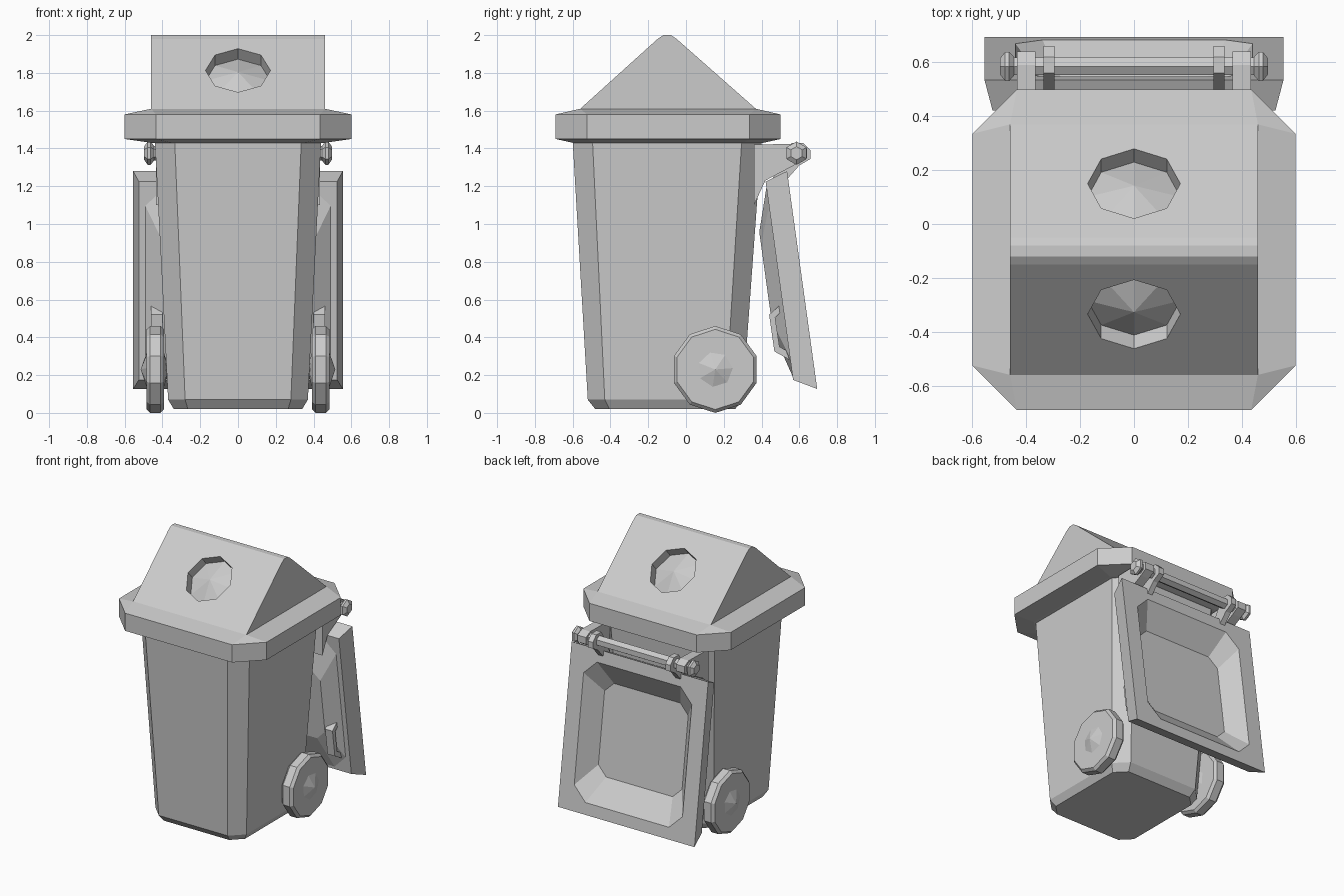
import bpy, bmesh, math
from mathutils import Vector, Quaternion

cube = bpy.data.objects.get("Cube")
if cube:
    bpy.data.objects.remove(cube)

GREY = (0.6, 0.6, 0.6)
mat = bpy.data.materials.new("light grey")
mat.use_nodes = True
mat.diffuse_color = (*GREY, 1)
mat.node_tree.nodes["Principled BSDF"].inputs["Base Color"].default_value = (*GREY, 1)


def loft(name, rings):
    """Skin a list of equal-length point rings and cap both ends."""
    bm = bmesh.new()
    vs = [[bm.verts.new(p) for p in ring] for ring in rings]
    n = len(rings[0])
    for a, b in zip(vs, vs[1:]):
        for i in range(n):
            j = (i + 1) % n
            bm.faces.new((a[i], a[j], b[j], b[i]))
    bm.faces.new(vs[0])
    bm.faces.new(vs[-1])
    bmesh.ops.remove_doubles(bm, verts=bm.verts, dist=0.0005)
    bmesh.ops.recalc_face_normals(bm, faces=bm.faces)
    mesh = bpy.data.meshes.new(name)
    bm.to_mesh(mesh)
    bm.free()
    mesh.materials.append(mat)
    ob = bpy.data.objects.new(name, mesh)
    bpy.context.collection.objects.link(ob)
    return ob


def octagon(hx, lo, hi, c):
    """Rectangle with corners cut by c."""
    return [(-hx + c, lo), (hx - c, lo), (hx, lo + c), (hx, hi - c),
            (hx - c, hi), (-hx + c, hi), (-hx, hi - c), (-hx, lo + c)]


def level(hx, lo, hi, c, z):
    return [(x, y, z) for x, y in octagon(hx, lo, hi, c)]


def lathe(name, profile, sides, origin, axis, start=0.0):
    """Spin (distance, radius) pairs round an axis."""
    axis = Vector(axis).normalized()
    side = Vector((0, 0, 1)) if abs(axis.x) > 0.5 else Vector((1, 0, 0))
    rings = []
    for d, r in profile:
        ring = []
        for i in range(sides):
            turn = Quaternion(axis, start + math.tau * i / sides)
            ring.append(Vector(origin) + axis * d + (turn @ side) * max(r, 0.001))
        rings.append(ring)
    return loft(name, rings)


def plate(name, outline, x0, x1):
    """Extrude a (y, z) outline along x."""
    return loft(name, [[(x, y, z) for y, z in outline] for x in (x0, x1)])


# Tapered body with cut corners
loft("bin_body", [
    level(0.34, -0.48, 0.26, 0.075, 0.02),
    level(0.37, -0.52, 0.30, 0.09, 0.07),
    level(0.44, -0.60, 0.40, 0.105, 1.44)])

# Lid rim
loft("lid_rim", [
    level(0.46, -0.60, 0.41, 0.11, 1.43),
    level(0.60, -0.69, 0.50, 0.165, 1.45),
    level(0.60, -0.69, 0.50, 0.165, 1.58),
    level(0.46, -0.56, 0.37, 0, 1.61)])

# Gabled lid top with a rounded ridge
roof = plate("lid_roof", [(-0.56, 1.60), (-0.56, 1.61), (-0.15, 1.98), (-0.12, 2.0),
                          (-0.08, 2.0), (-0.05, 1.98), (0.37, 1.61), (0.37, 1.60)],
             -0.46, 0.46)

# Dished openings in both slopes of the lid
for origin, axis in (((0, 0.15, 1.804), (0, 0.66, 0.75)),
                     ((0, -0.335, 1.813), (0, -0.67, 0.742))):
    cutter = lathe("opening_cutter", [(0.1, 0.172), (-0.075, 0.172), (-0.012, 0)],
                   8, origin, axis)
    cutter.hide_render = True
    cut = roof.modifiers.new("opening", "BOOLEAN")
    cut.operation = "DIFFERENCE"
    cut.solver = "EXACT"
    cut.object = cutter
    bpy.context.view_layer.objects.active = roof
    bpy.ops.object.modifier_apply(modifier=cut.name)
    bpy.data.objects.remove(cutter)

# Hanging rear flap: v runs down the flap, w runs towards the body
TOP = Vector((0, 0.535, 1.28))
DOWN = Vector((0, 0.137, -0.99))
INWARD = Vector((0, -0.99, -0.137))


def flap_ring(hx, v0, v1, c, w):
    return [Vector((x, 0, 0)) + TOP + DOWN * v + INWARD * w
            for x, v in octagon(hx, v0, v1, c)]


loft("rear_flap", [
    flap_ring(0.34, 0.25, 0.91, 0.07, 0.12),
    flap_ring(0.44, 0.09, 1.08, 0.10, 0),
    flap_ring(0.555, 0, 1.165, 0, 0),
    flap_ring(0.525, 0.04, 1.10, 0, 0.12),
    flap_ring(0.49, 0.07, 1.08, 0.10, 0.12),
    flap_ring(0.39, 0.30, 0.84, 0.07, 0.19)])

# Hinge rod
lathe("hinge_rod", [(-0.46, 0.038), (0.46, 0.038)], 6, (0, 0.585, 1.375), (1, 0, 0))

for side, s in (("left", 1), ("right", -1)):
    # Hinge brackets, arms and end nuts
    plate(side + "_body_bracket",
          [(0.36, 1.42), (0.59, 1.425), (0.64, 1.40), (0.64, 1.35),
           (0.59, 1.32), (0.42, 1.23), (0.36, 1.10)], s * 0.365, s * 0.435)
    plate(side + "_flap_arm",
          [(0.56, 1.43), (0.62, 1.43), (0.66, 1.39), (0.66, 1.345),
           (0.60, 1.31), (0.52, 1.22), (0.45, 1.22), (0.50, 1.33)], s * 0.295, s * 0.335)
    lathe(side + "_hinge_nut",
          [(0.445, 0.04), (0.463, 0.062), (0.478, 0.062), (0.497, 0.035)], 6,
          (0, 0.585, 1.375), (s, 0, 0))

    # Grab handle on the inner face of the flap
    plate(side + "_handle",
          [(0.52, 0.59), (0.44, 0.52), (0.468, 0.325), (0.56, 0.275),
           (0.56, 0.315), (0.495, 0.35), (0.472, 0.505), (0.52, 0.55)],
          s * 0.40, s * 0.46)

    # Wheel with a faceted hub on both faces
    centre = (0, 0.155, 0.23)
    lathe(side + "_wheel", [(0.392, 0.212), (0.41, 0.23), (0.465, 0.23), (0.484, 0.212)],
          10, centre, (s, 0, 0))
    lathe(side + "_wheel_hub", [(0.365, 0), (0.40, 0.12), (0.475, 0.12), (0.515, 0)],
          7, centre, (s, 0, 0), 0.3)
    # Axle stub into the body
    lathe(side + "_axle", [(0.25, 0.05), (0.41, 0.05)], 8, centre, (s, 0, 0))
